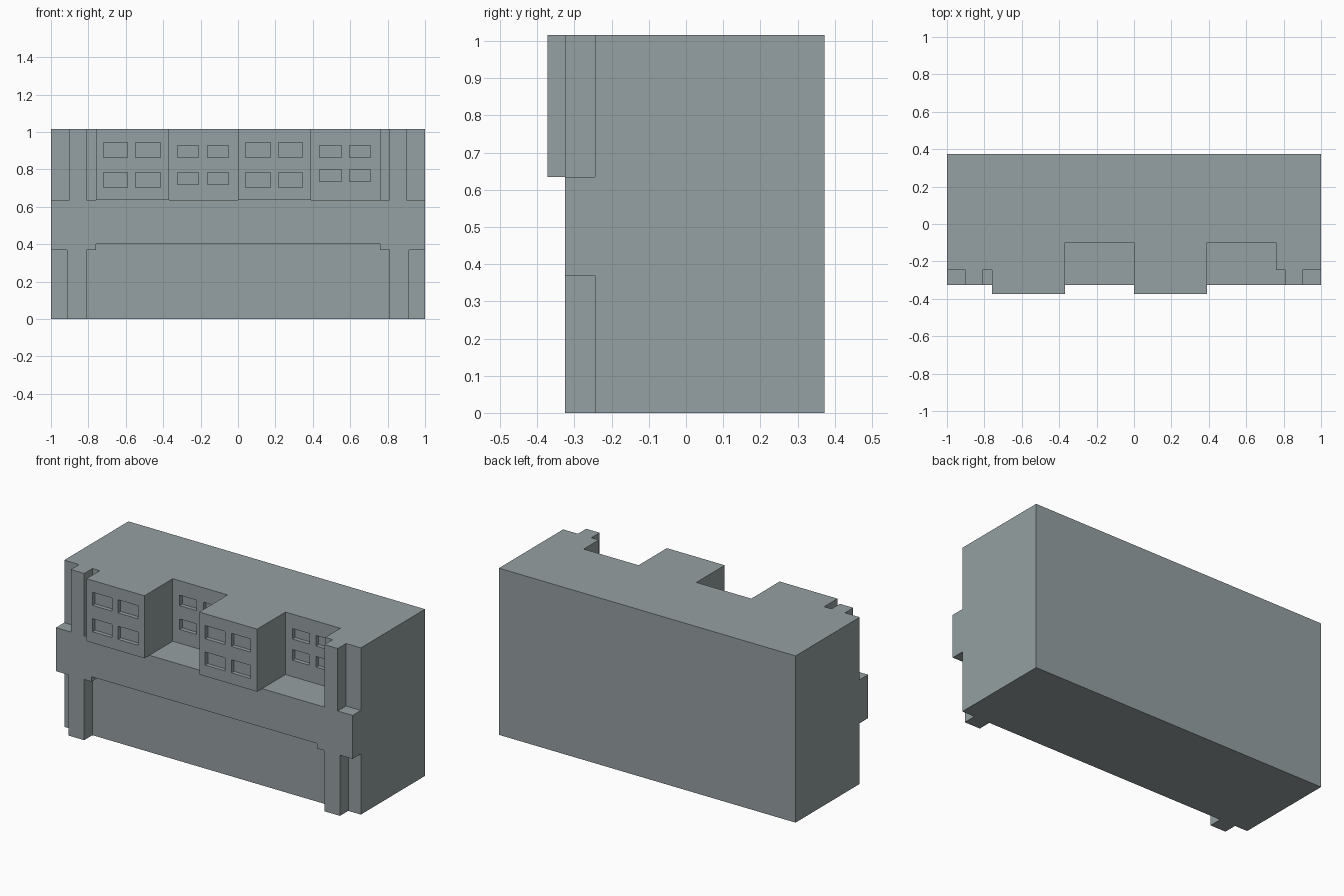
import bpy, bmesh, math

cube = bpy.data.objects.get("Cube")
if cube:
    bpy.data.objects.remove(cube, do_unlink=True)

# Single stone colour
stone = bpy.data.materials.new("grey_stone")
stone.use_nodes = True
COL = (0.30, 0.35, 0.36, 1.0)
stone.diffuse_color = COL
stone.node_tree.nodes["Principled BSDF"].inputs["Base Color"].default_value = COL


def box(name, x, y, z):
    """Box from (min, max) ranges on each axis."""
    bm = bmesh.new()
    bmesh.ops.create_cube(bm, size=1)
    for v in bm.verts:
        v.co = [r[0] if c < 0 else r[1] for c, r in zip(v.co, (x, y, z))]
    me = bpy.data.meshes.new(name)
    bm.to_mesh(me)
    bm.free()
    me.materials.append(stone)
    ob = bpy.data.objects.new(name, me)
    bpy.context.collection.objects.link(ob)
    return ob


def combine(target, tool, operation):
    """Apply a boolean and discard the tool object."""
    mod = target.modifiers.new(operation.lower(), 'BOOLEAN')
    mod.operation, mod.solver, mod.object = operation, 'EXACT', tool
    bpy.context.view_layer.objects.active = target
    bpy.ops.object.modifier_apply(modifier=mod.name)
    me = tool.data
    bpy.data.objects.remove(tool, do_unlink=True)
    bpy.data.meshes.remove(me)


FRONT, WALL, DEEP, BAY, BACK = -0.325, -0.245, -0.10, -0.373, 0.373
FLOOR, TOP = 0.635, 1.016
body = box("building_body", (-1, 1), (FRONT, BACK), (0, TOP))


def cut(x, y, z):
    combine(body, box("cutter", x, y, z), 'DIFFERENCE')


# Steps outside the corner pillars, upper and lower storeys
for lo, z in ((0.90, (FLOOR, 1.2)), (0.915, (-0.2, 0.37))):
    cut((lo, 1.2), (-0.6, WALL), z)
    cut((-1.2, -lo), (-0.6, WALL), z)

# Ground floor front recess, with a raised lintel between the corbels
cut((-0.81, 0.81), (-0.6, WALL), (-0.2, 0.37))
cut((-0.76, 0.76), (-0.6, WALL), (-0.3, 0.40))

# Upper storey wall set back behind the pillars, and two deep balconies
cut((-0.81, 0.81), (-0.6, WALL), (FLOOR, 1.2))
for x in ((-0.37, 0.0), (0.39, 0.76)):
    cut(x, (-0.7, DEEP), (FLOOR, 1.3))

# Projecting bays
for x in ((-0.76, -0.37), (0.0, 0.39)):
    combine(body, box("bay", x, (BAY, -0.2), (FLOOR, TOP)), 'UNION')

# Sunken windows: wall plane, column ranges, row ranges
windows = (
    (BAY, ((-0.72, -0.59), (-0.548, -0.414)), ((0.703, 0.783), (0.864, 0.944))),
    (DEEP, ((-0.323, -0.211), (-0.163, -0.05)), ((0.719, 0.783), (0.864, 0.928))),
    (BAY, ((0.04, 0.174), (0.217, 0.345)), ((0.703, 0.783), (0.864, 0.944))),
    (DEEP, ((0.436, 0.553), (0.596, 0.709)), ((0.735, 0.80), (0.864, 0.928))),
)
for plane, cols, rows in windows:
    for x in cols:
        for z in rows:
            cut(x, (plane - 0.05, plane + 0.025), z)

# Merge coplanar faces left by the cuts
bm = bmesh.new()
bm.from_mesh(body.data)
bmesh.ops.remove_doubles(bm, verts=bm.verts, dist=1e-5)
bmesh.ops.dissolve_limit(bm, angle_limit=math.radians(1), verts=bm.verts, edges=bm.edges)
for f in bm.faces:
    f.material_index = 0
    f.smooth = False
bm.to_mesh(body.data)
bm.free()
